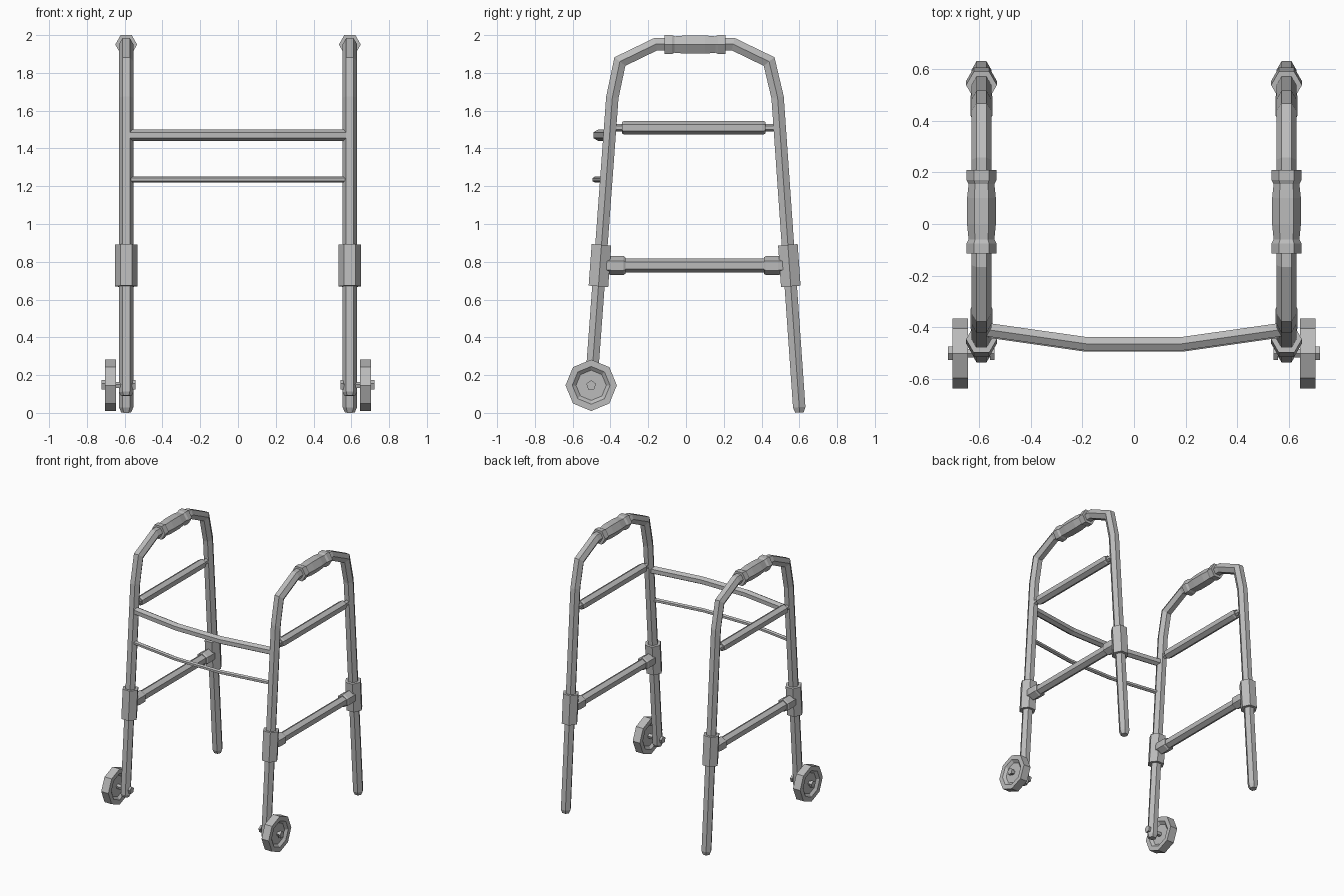
import bpy, bmesh, math
from mathutils import Vector

cube = bpy.data.objects.get("Cube")
if cube:
    bpy.data.objects.remove(cube, do_unlink=True)

metal = bpy.data.materials.new("grey")
metal.use_nodes = True
GREY = (0.5, 0.5, 0.5, 1)
metal.diffuse_color = GREY
metal.node_tree.nodes["Principled BSDF"].inputs["Base Color"].default_value = GREY

X, Z = Vector((1, 0, 0)), Vector((0, 0, 1))


def sweep(name, path, radii, ref, sides=6, straight=False):
    """Mitred faceted tube along a planar path; ref is the plane normal and first corner."""
    pts = [Vector(p) for p in path]
    if not isinstance(radii, (list, tuple)):
        radii = [radii] * len(pts)
    bm = bmesh.new()
    rings = []
    for i, (p, r) in enumerate(zip(pts, radii)):
        a, b = pts[max(i - 1, 0)], pts[min(i + 1, len(pts) - 1)]
        if straight:
            t, stretch = (pts[-1] - pts[0]).normalized(), 1
        else:
            d1 = (p - a).normalized() if i else (b - p).normalized()
            d2 = (b - p).normalized() if b != p else d1
            t = (d1 + d2).normalized()
            stretch = 1 / t.dot(d1)
        u = (ref - t * ref.dot(t)).normalized()
        v = t.cross(u) * stretch
        angles = [math.tau * k / sides for k in range(sides)]
        rings.append([bm.verts.new(p + (u * math.cos(q) + v * math.sin(q)) * r) for q in angles])
    for lo, hi in zip(rings, rings[1:]):
        for k in range(sides):
            n = (k + 1) % sides
            bm.faces.new((lo[k], lo[n], hi[n], hi[k]))
    bm.faces.new(rings[0])
    bm.faces.new(rings[-1])
    bmesh.ops.recalc_face_normals(bm, faces=bm.faces)
    mesh = bpy.data.meshes.new(name)
    bm.to_mesh(mesh)
    bm.free()
    mesh.materials.append(metal)
    obj = bpy.data.objects.new(name, mesh)
    bpy.context.collection.objects.link(obj)
    return obj


def front_y(z):
    return -0.39 - (1.67 - z) * 0.0737


def rear_y(z):
    return 0.485 + (1.67 - z) * 0.0697


for side, s in (("left", 1), ("right", -1)):
    x = 0.592 * s

    # Bent side frame, running from the front leg over the top to the rear foot
    arch = [(front_y(0.09), 0.09), (front_y(0.11), 0.11), (-0.39, 1.67), (-0.35, 1.86),
            (-0.16, 1.952), (0.25, 1.952), (0.44, 1.86), (0.485, 1.67),
            (rear_y(0.03), 0.03), (rear_y(0.002), 0.002)]
    sweep(side + "_frame", [(x, y, z) for y, z in arch],
          [0.028] + [0.038] * 8 + [0.026], X)

    # Hand grip
    grip = [(-0.115, 0.058), (-0.075, 0.058), (-0.06, 0.05), (0.0, 0.056),
            (0.1, 0.056), (0.155, 0.05), (0.17, 0.058), (0.21, 0.058)]
    sweep(side + "_grip", [(x, y, 1.95) for y, r in grip], [r for y, r in grip], X)

    # Height-adjusting sleeves with collars for the lower brace
    for leg, leg_y, d in (("front", front_y, 1), ("rear", rear_y, -1)):
        sweep(f"{side}_{leg}_sleeve", [(x, leg_y(z), z) for z in (0.67, 0.89)], 0.06, X)
        y = leg_y(0.78)
        sweep(f"{side}_{leg}_collar",
              [(x, y + d * k, 0.78) for k in (0, 0.06, 0.125, 0.135)],
              [0.04, 0.05, 0.05, 0.043], Z)

    # Lower and upper side braces
    sweep(side + "_lower_brace", [(x, front_y(0.78), 0.78), (x, rear_y(0.78), 0.78)], 0.037, Z)
    bar = [(-0.4, 0.02), (-0.34, 0.02), (-0.34, 0.03), (-0.328, 0.036),
           (0.41, 0.036), (0.422, 0.03), (0.422, 0.02), (0.49, 0.02)]
    sweep(side + "_upper_brace", [(x, y, 1.51) for y, r in bar], [r for y, r in bar], Z, straight=True)

    # Dished octagonal wheel and its bolt
    wheel = [(0.662, 0.08), (0.645, 0.1), (0.645, 0.136), (0.705, 0.136), (0.705, 0.1), (0.688, 0.08)]
    sweep(side + "_wheel", [(s * a, -0.502, 0.146) for a, r in wheel],
          [r for a, r in wheel], Z, 8, True)
    bolt = [(0.542, 0.027), (0.558, 0.027), (0.558, 0.018), (0.705, 0.018), (0.705, 0.027), (0.722, 0.027)]
    sweep(side + "_axle", [(s * a, -0.502, 0.146) for a, r in bolt],
          [r for a, r in bolt], Z, 5, True)

# Bowed cross bars joining the two sides at the front
for name, z, r, y in (("upper_cross_bar", 1.47, 0.03, -0.408), ("lower_cross_bar", 1.235, 0.016, -0.425)):
    sweep(name, [(-0.585, y, z), (-0.185, y - 0.057, z), (0.185, y - 0.057, z), (0.585, y, z)], r, Z)
